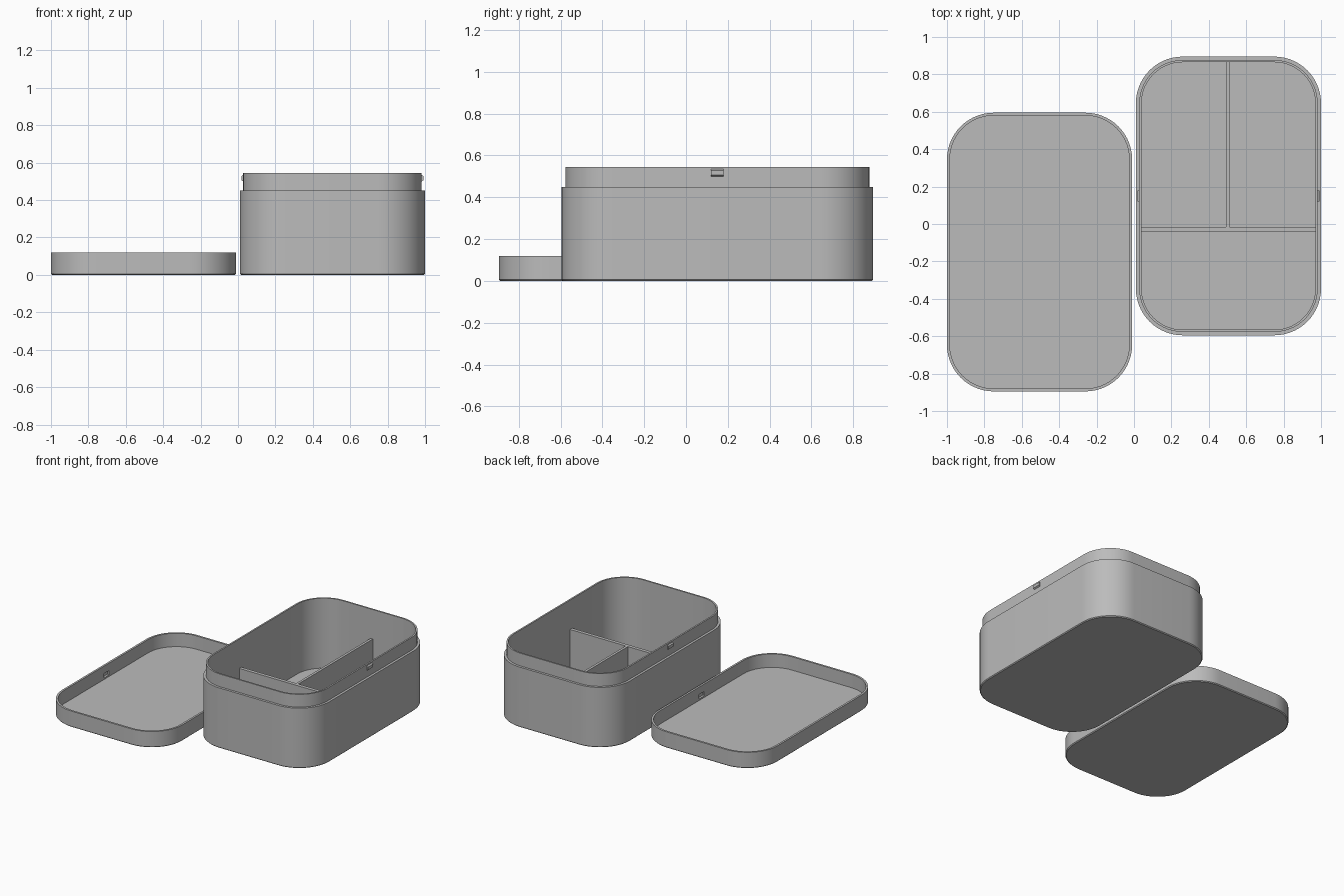
import bpy, bmesh, math
from mathutils import Vector

if "Cube" in bpy.data.objects:
    bpy.data.objects.remove(bpy.data.objects["Cube"])

grey = bpy.data.materials.new("plain grey")
grey.use_nodes = True
grey.diffuse_color = (0.5, 0.5, 0.5, 1)
grey.node_tree.nodes["Principled BSDF"].inputs["Base Color"].default_value = grey.diffuse_color

HALF_X, HALF_Y, RADIUS = 0.495, 0.745, 0.25
BOX = Vector((0.505, 0.15, 0))
LID = Vector((-0.505, -0.15, 0))


def finish(name, bm, location):
    bmesh.ops.recalc_face_normals(bm, faces=bm.faces)
    mesh = bpy.data.meshes.new(name)
    bm.to_mesh(mesh)
    bm.free()
    mesh.materials.append(grey)
    obj = bpy.data.objects.new(name, mesh)
    obj.location = location
    bpy.context.collection.objects.link(obj)
    return obj


def smooth(obj):
    bpy.ops.object.select_all(action="DESELECT")
    obj.select_set(True)
    bpy.context.view_layer.objects.active = obj
    bpy.ops.object.shade_smooth_by_angle(angle=math.radians(25))


def outline(inset, z, steps=14):
    """Rounded rectangle, moved inwards by inset."""
    r = RADIUS - inset
    cx, cy = HALF_X - RADIUS, HALF_Y - RADIUS
    points = []
    for k, (sx, sy) in enumerate(((1, 1), (-1, 1), (-1, -1), (1, -1))):
        for i in range(steps + 1):
            a = math.pi / 2 * (k + i / steps)
            points.append((sx * cx + r * math.cos(a), sy * cy + r * math.sin(a), z))
    return points


def tray(name, profile, location):
    """Shell following an (inset, height) profile from the base to the inner floor."""
    bm = bmesh.new()
    rings = [[bm.verts.new(p) for p in outline(*step)] for step in profile]
    for a, b in zip(rings, rings[1:]):
        for i in range(len(a)):
            j = (i + 1) % len(a)
            bm.faces.new((a[i], a[j], b[j], b[i]))
    bm.faces.new(rings[0])
    bm.faces.new(rings[-1])
    return finish(name, bm, location)


def slab(name, size, location):
    bm = bmesh.new()
    bmesh.ops.create_cube(bm, size=1)
    bmesh.ops.scale(bm, vec=size, verts=bm.verts)
    return finish(name, bm, location)


def ridge(name, side, root, tip, location):
    """Snap ridge: a tapered block running along y."""
    bm = bmesh.new()
    ends = []
    for y in (-0.03, 0.03):
        ends.append([bm.verts.new((side * x, y, z)) for x, z in
                     ((root, -0.02), (tip, -0.011), (tip, 0.011), (root, 0.02))])
    a, b = ends
    for i in range(4):
        j = (i + 1) % 4
        bm.faces.new((a[i], a[j], b[j], b[i]))
    bm.faces.new(a)
    bm.faces.new(b)
    return finish(name, bm, location)


# Box body with stepped rim
smooth(tray("box_body", [(0.006, 0), (0, 0.006), (0, 0.45), (0.018, 0.45),
                         (0.018, 0.545), (0.03, 0.545), (0.03, 0.022)], BOX))

# Dividers inside the box
slab("cross_divider", (0.934, 0.026, 0.305), (BOX.x, -0.028, 0.1725))
slab("long_divider", (0.019, 0.886, 0.305), (0.501, 0.427, 0.1725))

# Lid, lying open side up
lid = tray("lid", [(0.006, 0), (0, 0.006), (0, 0.12), (0.015, 0.12), (0.015, 0.02)], LID)

# Snap ridges on the rim, and matching recesses in the lid
for side, label in ((1, "left"), (-1, "right")):
    ridge(label + "_snap_ridge", side, HALF_X - 0.022, HALF_X - 0.008,
          BOX + Vector((0, 0, 0.517)))
    cutter = ridge("recess_cutter", side, HALF_X - 0.02, HALF_X - 0.006,
                   LID + Vector((0, 0, 0.048)))
    cutter.hide_render = True
    cut = lid.modifiers.new("recess", "BOOLEAN")
    cut.operation, cut.solver, cut.object = "DIFFERENCE", "EXACT", cutter
    bpy.context.view_layer.objects.active = lid
    bpy.ops.object.modifier_apply(modifier=cut.name)
    bpy.data.objects.remove(cutter)
smooth(lid)
